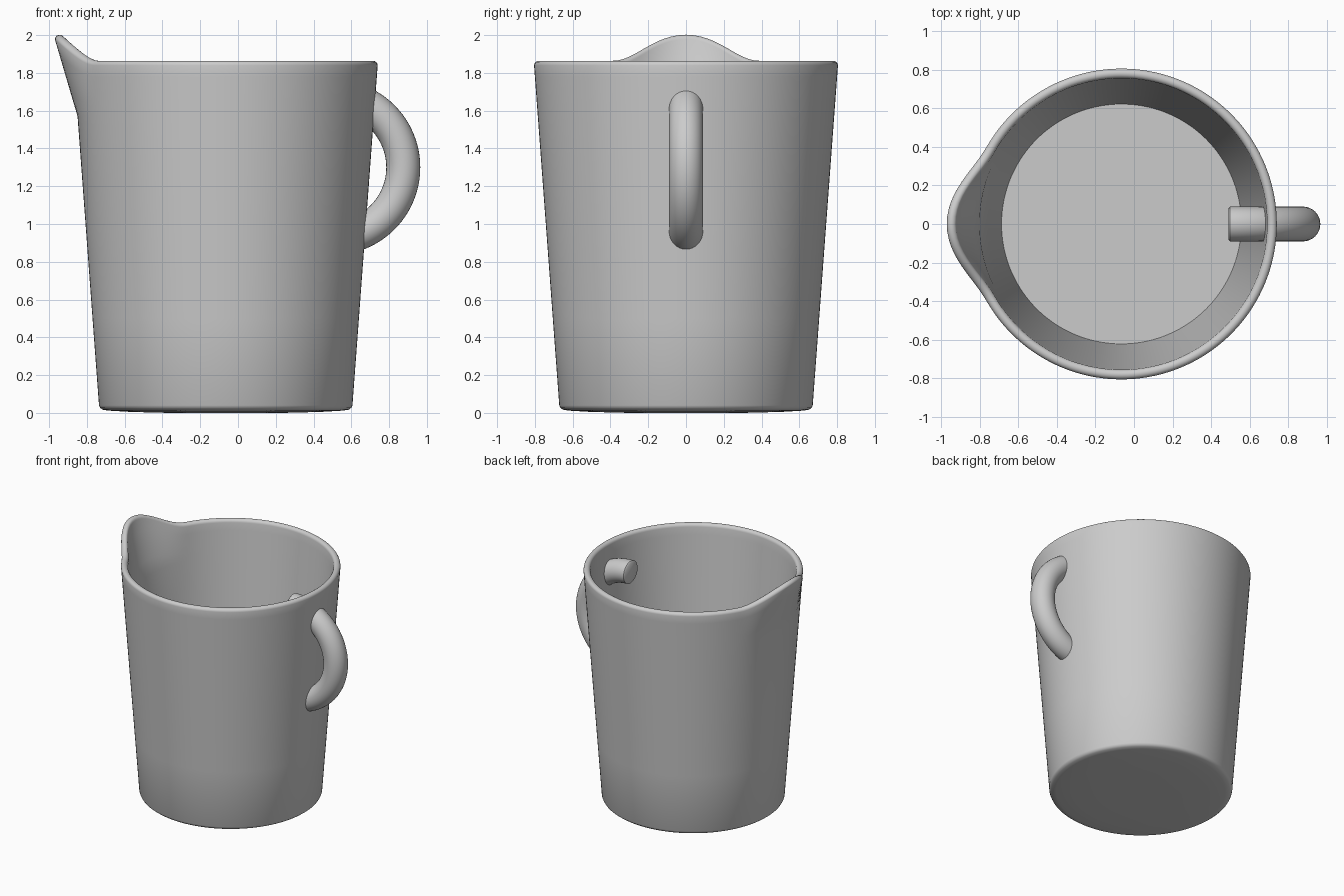
import bpy, bmesh, math
from mathutils import Vector

if "Cube" in bpy.data.objects:
    bpy.data.objects.remove(bpy.data.objects["Cube"])

grey = bpy.data.materials.new("light grey")
grey.diffuse_color = (0.6, 0.6, 0.6, 1)
grey.use_nodes = True
grey.node_tree.nodes["Principled BSDF"].inputs["Base Color"].default_value = grey.diffuse_color

AXIS_X = -0.065      # centre line of the cup
SEGS = 144


def finish(bm, name, angle):
    bmesh.ops.recalc_face_normals(bm, faces=bm.faces)
    mesh = bpy.data.meshes.new(name)
    bm.to_mesh(mesh)
    bm.free()
    mesh.materials.append(grey)
    ob = bpy.data.objects.new(name, mesh)
    bpy.context.collection.objects.link(ob)
    bpy.ops.object.select_all(action='DESELECT')
    ob.select_set(True)
    bpy.context.view_layer.objects.active = ob
    bpy.ops.object.shade_smooth_by_angle(angle=math.radians(angle))
    return ob


def skin(bm, rings):
    for a, b in zip(rings, rings[1:]):
        n = len(a)
        for i in range(n):
            bm.faces.new((a[i], a[(i + 1) % n], b[(i + 1) % n], b[i]))


def wall(z):
    return 0.668 + 0.0742 * z


# Cup profile: underside, outer wall, rounded rim, inner wall, floor
levels = [0.5, 1.0, 1.57, 1.64, 1.71, 1.78]
profile = [(0.3, 0.0), (0.5, 0.005), (0.62, 0.012), (0.652, 0.017),
           (0.665, 0.027), (wall(0.04), 0.04)]
profile += [(wall(z), z) for z in levels]
for k in range(9):
    a = math.pi * k / 8
    profile.append((wall(1.84) - 0.025 + 0.025 * math.cos(a), 1.84 + 0.024 * math.sin(a)))
profile += [(wall(z) - 0.05, z) for z in reversed(levels)]
profile += [(0.621, 0.05), (0.3, 0.05)]

# Pitcher body, with the spout pulled out and up on the -x side
bm = bmesh.new()
rings = []
for r, z in profile:
    t = min(max((z - 1.57) / 0.27, 0), 1)
    ring = []
    for i in range(SEGS):
        a = 2 * math.pi * i / SEGS
        off = abs(a - math.pi) / math.radians(30)
        w = t * 0.5 * (1 + math.cos(math.pi * off)) if off < 1 else 0
        rr = r + 0.1 * w
        ring.append(bm.verts.new((AXIS_X + rr * math.cos(a), rr * math.sin(a), z + 0.138 * w)))
    rings.append(ring)
skin(bm, rings)
bm.faces.new(rings[0])
bm.faces.new(rings[-1])
finish(bm, "pitcher_body", 40)

# Handle: half ring whose ends pass through the wall
bm = bmesh.new()
centre, major, minor, steps, sides = Vector((0.5, 0, 1.3)), 0.375, 0.09, 48, 32
stations = [(-91.5, 0.9)]
stations += [(-90.5 + 181 * k / steps, 1.0) for k in range(steps + 1)]
stations += [(91.5, 0.9)]
rings = []
for deg, scale in stations:
    u = math.radians(deg)
    out = Vector((math.cos(u), 0, math.sin(u)))
    ring = []
    for i in range(sides):
        v = 2 * math.pi * i / sides
        p = centre + out * (major + minor * scale * math.cos(v))
        p.y = minor * scale * math.sin(v)
        ring.append(bm.verts.new(p))
    rings.append(ring)
skin(bm, rings)
bm.faces.new(rings[0])
bm.faces.new(rings[-1])
finish(bm, "handle", 50)
